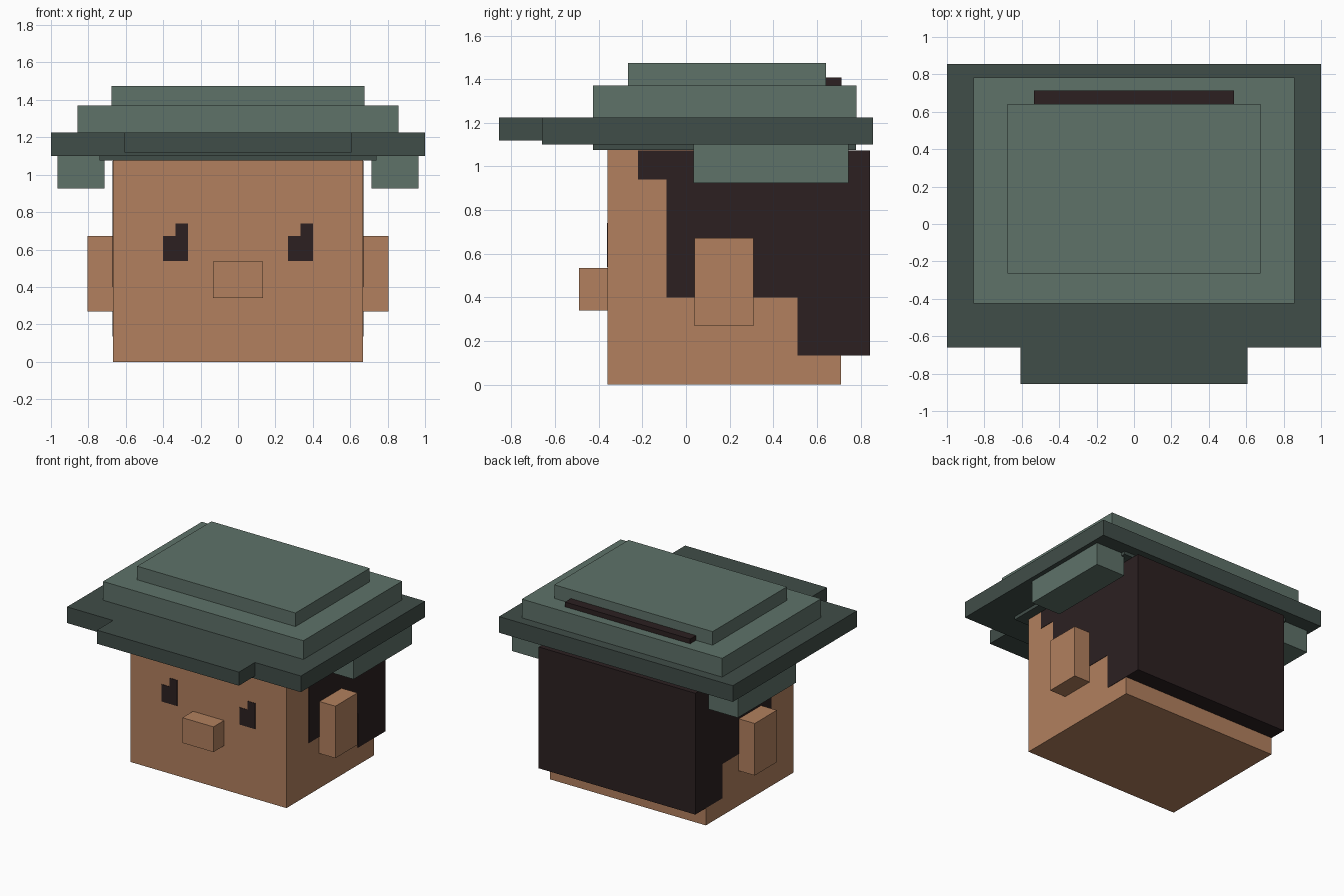
import bpy
import bmesh
from mathutils import Vector

default = bpy.data.objects.get("Cube")
if default:
    bpy.data.objects.remove(default, do_unlink=True)


def material(name, rgb):
    mat = bpy.data.materials.new(name)
    mat.use_nodes = True
    mat.diffuse_color = (*rgb, 1)
    mat.node_tree.nodes["Principled BSDF"].inputs["Base Color"].default_value = (*rgb, 1)
    return mat


skin = material("skin", (0.445, 0.216, 0.112))
dark_brown = material("dark brown", (0.025, 0.0144, 0.0152))
sage = material("sage green", (0.112, 0.168, 0.141))
deep_green = material("deep green", (0.051, 0.074, 0.065))


def prism(name, corners, sweep, mat):
    """Sweep a flat outline along a vector into a closed solid."""
    bm = bmesh.new()
    face = bm.faces.new([bm.verts.new(c) for c in corners])
    swept = bmesh.ops.extrude_face_region(bm, geom=[face])["geom"]
    moved = [v for v in swept if isinstance(v, bmesh.types.BMVert)]
    bmesh.ops.translate(bm, verts=moved, vec=Vector(sweep))
    bmesh.ops.recalc_face_normals(bm, faces=bm.faces)
    mesh = bpy.data.meshes.new(name)
    bm.to_mesh(mesh)
    bm.free()
    mesh.materials.append(mat)
    obj = bpy.data.objects.new(name, mesh)
    bpy.context.collection.objects.link(obj)
    return obj


def box(name, x, y, z, mat):
    """Box between the given (low, high) limits on each axis."""
    base = [(x[0], y[0], z[0]), (x[1], y[0], z[0]), (x[1], y[1], z[0]), (x[0], y[1], z[0])]
    return prism(name, base, (0, 0, z[1] - z[0]), mat)


def centred(name, half, y, z, mat):
    return box(name, (-half, half), y, z, mat)


# Head and nose
centred("head", 0.667, (-0.36, 0.71), (0, 1.075), skin)
centred("nose", 0.133, (-0.49, -0.355), (0.34, 0.535), skin)

# Hair: stepped side outline swept across the head, thicker at the back
hair_outline = [(-0.22, 1.073), (-0.22, 0.94), (-0.09, 0.94), (-0.09, 0.40),
                (0.51, 0.40), (0.51, 0.135), (0.843, 0.135), (0.843, 1.073)]
half = 0.67
prism("hair", [(-half, y, z) for y, z in hair_outline], (2 * half, 0, 0), dark_brown)

# Eyes: thin L-shaped plates, both with the raised brow on the same side
eye_outline = [(0, 0), (0.133, 0), (0.133, 0.2), (0.067, 0.2), (0.067, 0.133), (0, 0.133)]
for name, left in (("right_eye", -0.40), ("left_eye", 0.267)):
    prism(name, [(left + x, -0.363, 0.54 + z) for x, z in eye_outline], (0, 0.006, 0), dark_brown)

# Ears and hat side flaps
for side, s in (("left", 1), ("right", -1)):
    box(side + "_ear", sorted((s * 0.66, s * 0.805)), (0.04, 0.31), (0.27, 0.672), skin)
    box(side + "_hat_flap", sorted((s * 0.715, s * 0.965)), (0.035, 0.745), (0.925, 1.11), sage)

# Hat: band, brim, visor and two stacked crown tiers
centred("hat_band", 0.74, (-0.425, 0.78), (1.075, 1.11), deep_green)
centred("hat_brim", 1.0, (-0.66, 0.856), (1.10, 1.225), deep_green)
centred("hat_visor", 0.607, (-0.856, -0.66), (1.12, 1.225), deep_green)
centred("hat_lower_crown", 0.857, (-0.425, 0.782), (1.225, 1.37), sage)
centred("hat_upper_crown", 0.677, (-0.265, 0.642), (1.37, 1.475), sage)

# Dark strip behind the upper crown
centred("hat_back_strip", 0.535, (0.642, 0.713), (1.36, 1.407), dark_brown)
